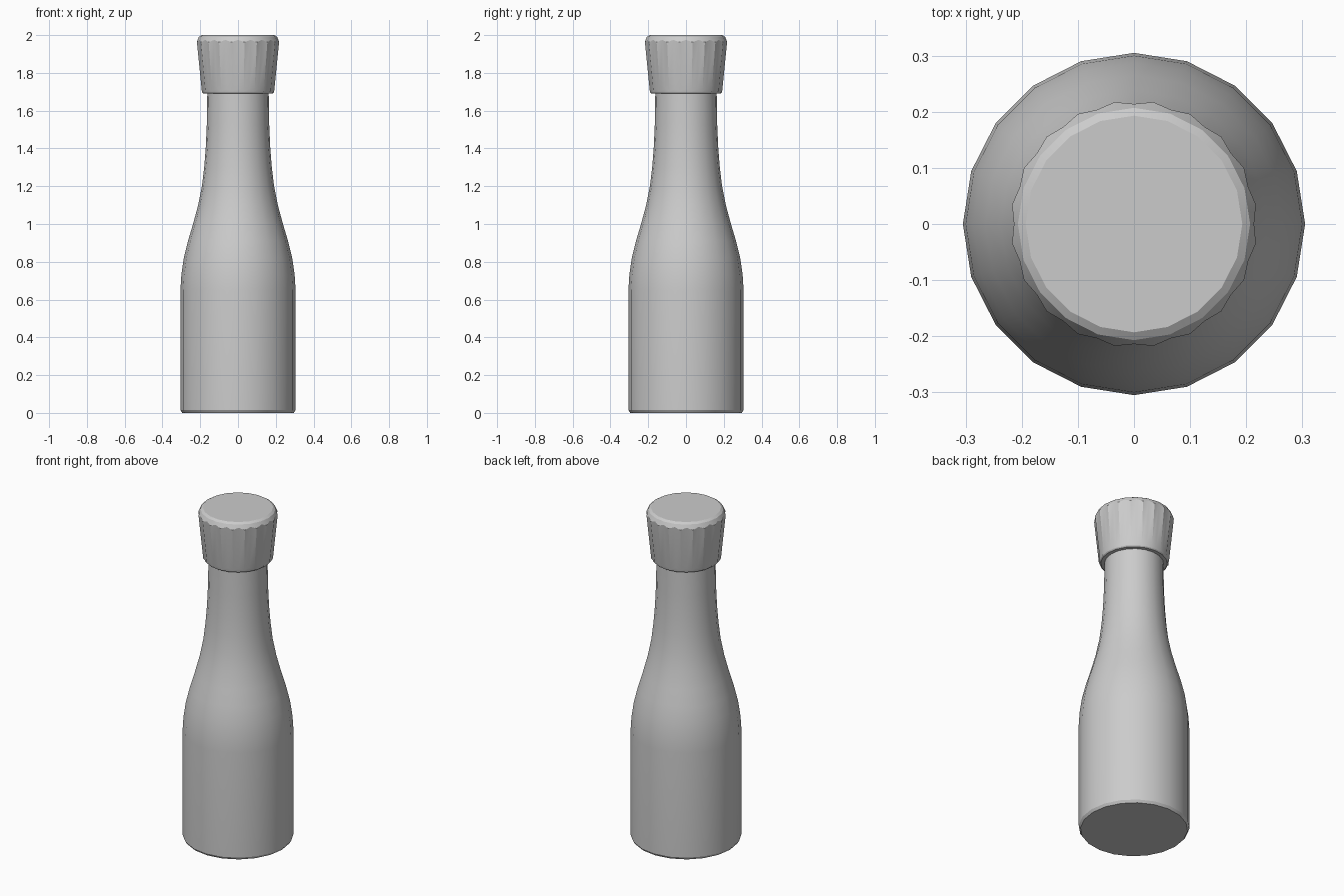
import bpy, bmesh, math

cube = bpy.data.objects.get("Cube")
if cube:
    bpy.data.objects.remove(cube)

SIDES = 20

grey = bpy.data.materials.new("plain grey")
grey.use_nodes = True
colour = (0.6, 0.6, 0.6, 1)
grey.diffuse_color = colour
grey.node_tree.nodes["Principled BSDF"].inputs["Base Color"].default_value = colour


def ring(bm, count, place):
    """Ring of vertices; place(i) returns radius and height."""
    verts = []
    for i in range(count):
        radius, z = place(i)
        a = 2 * math.pi * i / count
        verts.append(bm.verts.new((radius * math.cos(a), radius * math.sin(a), z)))
    return verts


def loft(name, count, places, sharp_angle):
    """Closed solid through rings listed from bottom to top."""
    bm = bmesh.new()
    rings = [ring(bm, count, p) for p in places]
    for low, high in zip(rings, rings[1:]):
        for i in range(count):
            j = (i + 1) % count
            bm.faces.new((low[i], low[j], high[j], high[i]))
    bm.faces.new(rings[0][::-1])
    bm.faces.new(rings[-1])
    mesh = bpy.data.meshes.new(name)
    bm.to_mesh(mesh)
    bm.free()
    mesh.materials.append(grey)
    obj = bpy.data.objects.new(name, mesh)
    bpy.context.collection.objects.link(obj)
    bpy.ops.object.select_all(action='DESELECT')
    obj.select_set(True)
    bpy.context.view_layer.objects.active = obj
    bpy.ops.object.shade_smooth_by_angle(angle=math.radians(sharp_angle))
    return obj


# Bottle body: straight base, sloping shoulder and slim neck
profile = [(0.295, 0), (0.305, 0.015), (0.305, 0.65), (0.3, 0.73), (0.287, 0.82),
           (0.265, 0.91), (0.238, 1.0), (0.211, 1.1), (0.191, 1.2), (0.179, 1.3),
           (0.171, 1.4), (0.165, 1.53), (0.162, 1.73)]
loft("bottle_body", SIDES, [lambda i, p=p: p for p in profile], 30)


# Cap: tapered, with a shallow groove on every other corner
def even(radius, z):
    flat = math.cos(math.pi / SIDES)
    return lambda i: (radius * (flat if i % 2 else 1), z)


def fluted(ridge, valley):
    return lambda i: ridge if i % 2 else valley


loft("bottle_cap", SIDES * 2, [
    even(0.183, 1.69),
    even(0.189, 1.696),
    fluted((0.194, 1.703), (0.188, 1.714)),
    fluted((0.22, 1.962), (0.214, 1.975)),
    even(0.207, 1.991),
    even(0.193, 2.0),
], 22)
